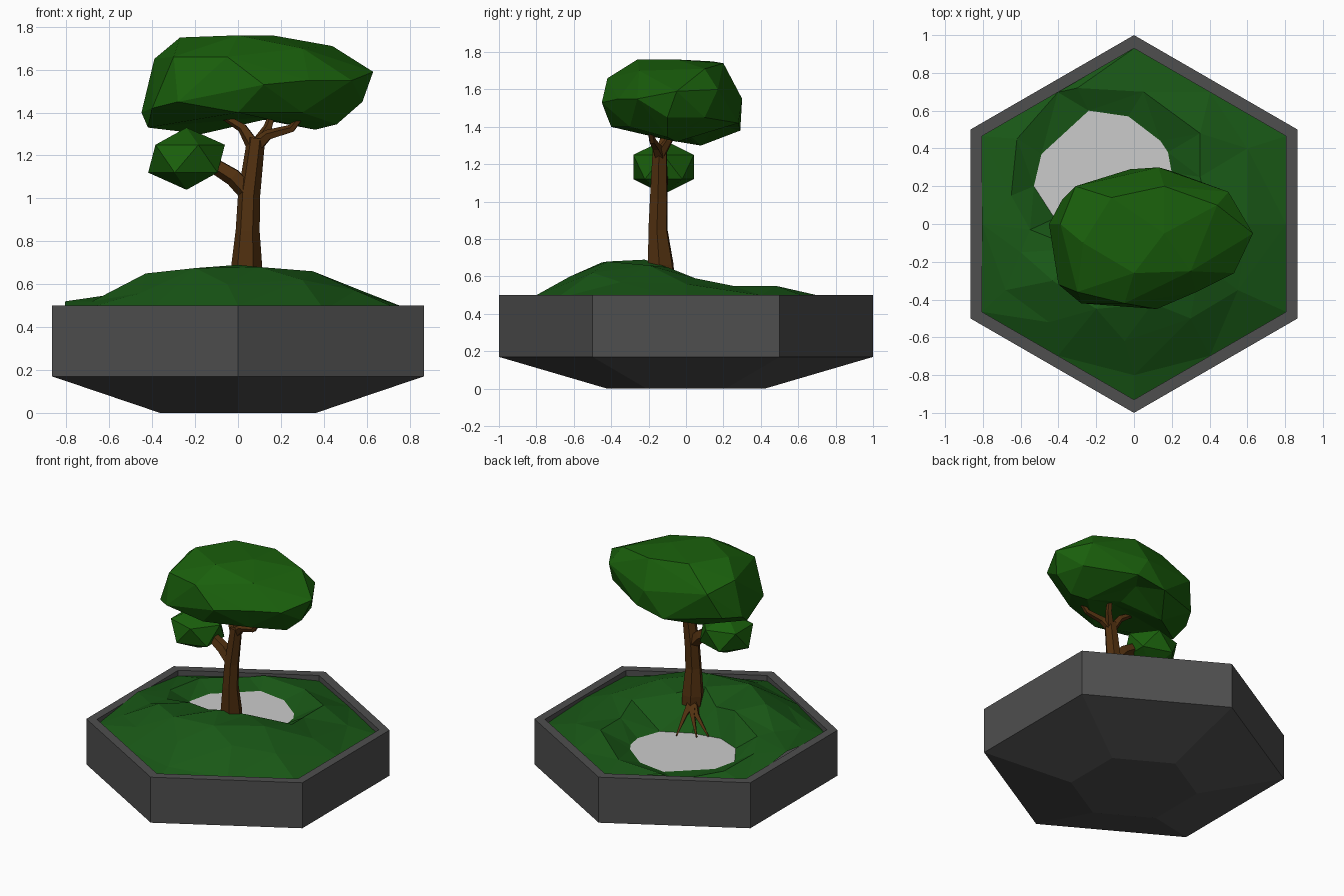
import bpy, bmesh
from math import sin, cos, pi
from mathutils import Vector
from mathutils.geometry import delaunay_2d_cdt

if "Cube" in bpy.data.objects:
    bpy.data.objects.remove(bpy.data.objects["Cube"])


def material(name, rgb):
    m = bpy.data.materials.new(name)
    m.diffuse_color = (*rgb, 1)
    m.use_nodes = True
    m.node_tree.nodes["Principled BSDF"].inputs["Base Color"].default_value = m.diffuse_color
    return m


STONE = material("dark_stone", (0.077, 0.077, 0.077))
MOSS = material("moss", (0.0095, 0.096, 0.008))
LEAF = material("leaf", (0.01, 0.115, 0.0035))
BARK = material("bark", (0.083, 0.03, 0.005))


def finish(name, bm, mat=None):
    me = bpy.data.meshes.new(name)
    bm.to_mesh(me)
    bm.free()
    ob = bpy.data.objects.new(name, me)
    bpy.context.collection.objects.link(ob)
    if mat:
        me.materials.append(mat)
    return ob


def loft(name, rings, mat):
    """Skin a list of equal-sized point rings and cap both ends."""
    bm = bmesh.new()
    vs = [[bm.verts.new(p) for p in r] for r in rings]
    n = len(rings[0])
    for a, b in zip(vs, vs[1:]):
        for i in range(n):
            j = (i + 1) % n
            bm.faces.new((a[i], a[j], b[j], b[i]))
    bm.faces.new(vs[0])
    bm.faces.new(vs[-1])
    bmesh.ops.recalc_face_normals(bm, faces=bm.faces)
    return finish(name, bm, mat)


def hexagon(r, z):
    return [(r * sin(i * pi / 3), r * cos(i * pi / 3), z) for i in range(6)]


def limb(name, path, sides=5):
    """Tapered tube through (x, y, z, radius) points."""
    pts = [Vector(p[:3]) for p in path]
    rings = []
    for i, p in enumerate(pts):
        t = (pts[min(i + 1, len(pts) - 1)] - pts[max(i - 1, 0)]).normalized()
        u = t.cross(Vector((0.1, 1, 0))).normalized()
        v = t.cross(u)
        rings.append([p + path[i][3] * (u * cos(a) + v * sin(a))
                      for a in (2 * pi * k / sides for k in range(sides))])
    return loft(name, rings, BARK)


# Hexagonal pot with chamfered foot and hollow top
loft("pot", [hexagon(r, z) for r, z in
             [(0.42, 0), (1, 0.17), (1, 0.5), (0.93, 0.5), (0.93, 0.3)]], STONE)

# Pond outline (anticlockwise) and hillside points, triangulated together
pond = [(-.42, .03), (-.25, -.04), (-.05, 0), (.14, .1), (.2, .27), (.18, .38),
        (.14, .44), (-.03, .57), (-.24, .6), (-.49, .37), (-.53, .2)]
hill = [(0, -.22, .69), (-.43, -.3, .65), (-.3, -.13, .63), (-.6, -.15, .55),
        (-.2, -.45, .675), (.35, -.2, .66), (.15, -.1, .65), (.1, -.42, .68),
        (.3, -.5, .62), (-.05, -.62, .6), (-.45, -.52, .56), (.55, -.35, .57),
        (.6, 0, .56), (.4, .05, .59), (.05, -.04, .56), (-.15, -.13, .62),
        (.35, .25, .55), (.35, .48, .55), (.6, .4, .5), (.05, .7, .5),
        (-.3, .72, .5), (-.62, .45, .5), (-.65, .15, .52), (-.55, -.03, .55),
        (0, -.8, .5), (-.68, -.35, .52)]
corners = [Vector(p) for p in hexagon(0.93, 0.46)]
rim = []
for a, b, z in zip(corners, corners[1:] + corners[:1],
                   (.47, .48, .48, .49, .52, .47)):
    m = (a + b) / 2
    rim += [a, Vector((m.x, m.y, z))]
pts = [Vector((x, y, .45)) for x, y in pond] + [Vector(p) for p in hill] + rim
verts, _, faces, origin, _, in_pond = delaunay_2d_cdt(
    [p.xy for p in pts], [], [list(range(len(pond)))], 0, 1e-5)
bm = bmesh.new()
vs = [bm.verts.new((v.x, v.y, pts[o[0]].z if o else .46))
      for v, o in zip(verts, origin)]
for f, inside in zip(faces, in_pond):
    if not inside:
        bm.faces.new([vs[i] for i in f])
finish("mossy_ground", bm, MOSS)

# Flat pond surface
bm = bmesh.new()
bm.faces.new([bm.verts.new((x, y, .45)) for x, y in pond])
finish("pond", bm)

# Trunk, branches and exposed roots
limb("trunk", [(.04, -.125, .59, .07), (.04, -.135, .66, .075), (.045, -.15, .85, .056),
               (.052, -.145, 1.02, .052), (.085, -.14, 1.28, .042)], 6)
limb("side_branch", [(.045, -.145, 1.03, .045), (-.02, -.14, 1.1, .044),
                     (-.15, -.13, 1.18, .036)])
limb("left_branch", [(.07, -.14, 1.25, .035), (.02, -.12, 1.33, .024),
                     (-.08, -.1, 1.39, .014)])
limb("middle_branch", [(.09, -.14, 1.25, .032), (.14, -.09, 1.33, .022),
                       (.17, -.04, 1.42, .014)])
limb("right_branch", [(.09, -.14, 1.25, .035), (.14, -.16, 1.295, .026),
                      (.25, -.18, 1.325, .02), (.31, -.19, 1.4, .013)])
for i, (x, y) in enumerate([(.0, .11), (-.12, .05), (-.18, 0)]):
    limb(f"root_{i + 1}", [(.03, -.12, .62, .04),
                           (.02 + x * .4, -.05 + y * .3, .56, .02),
                           (x, y, .46, .006)], 4)

# Large leaf crown: faceted hull, with the underside lifted over the branches
crown = [(-.27, -.1, 1.75), (-.12, .14, 1.75), (.16, .2, 1.74), (0, -.26, 1.76),
         (.16, -.05, 1.76), (.44, .1, 1.71), (.3, -.25, 1.7),
         (-.39, 0, 1.65), (-.31, .2, 1.6), (-.3, -.36, 1.66), (-.05, -.42, 1.66),
         (.63, -.05, 1.59), (.5, .17, 1.6), (.13, .3, 1.55), (.33, -.36, 1.55),
         (.12, -.45, 1.53), (.53, -.26, 1.55),
         (-.45, 0, 1.4), (-.4, -.32, 1.42), (-.42, -.1, 1.33), (-.28, -.42, 1.45),
         (-.02, .29, 1.38), (.2, .28, 1.42), (-.38, .13, 1.42), (.58, -.1, 1.45),
         (.52, .1, 1.45), (.46, -.1, 1.345), (.36, -.05, 1.32), (.3, -.3, 1.4),
         (0, -.4, 1.4), (-.17, .08, 1.3)]
bm = bmesh.new()
for p in crown:
    bm.verts.new(p)
bmesh.ops.convex_hull(bm, input=bm.verts)
cut = bmesh.ops.bisect_plane(bm, geom=bm.verts[:] + bm.edges[:] + bm.faces[:],
                             plane_co=(.12, 0, 0), plane_no=(1, 0, 0))
for g in cut["geom_cut"]:
    if isinstance(g, bmesh.types.BMVert) and g.co.z < 1.36:
        g.co.z += .055
bmesh.ops.triangulate(bm, faces=bm.faces)
bmesh.ops.recalc_face_normals(bm, faces=bm.faces)
finish("large_crown", bm, LEAF)

# Small leaf cluster on the side branch
bm = bmesh.new()
bmesh.ops.create_icosphere(bm, subdivisions=1, radius=1)
for v in bm.verts:
    v.co = Vector((-.24 + v.co.x * .2, -.12 + v.co.y * .19, 1.185 + v.co.z * .145))
finish("small_crown", bm, LEAF)
